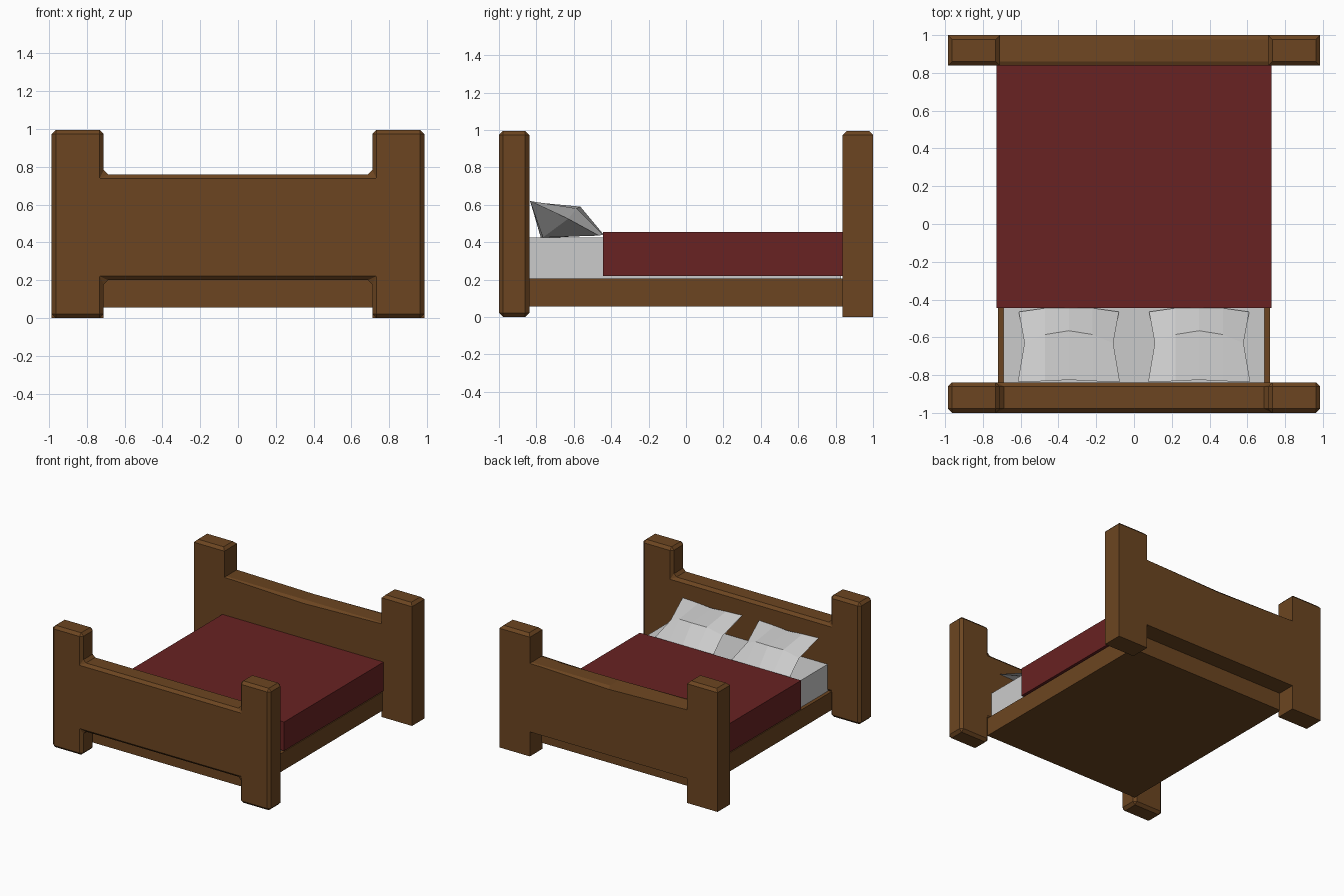
import bpy, bmesh

if "Cube" in bpy.data.objects:
    bpy.data.objects.remove(bpy.data.objects["Cube"])


def material(name, color):
    m = bpy.data.materials.new(name)
    m.diffuse_color = (*color, 1)
    m.use_nodes = True
    m.node_tree.nodes["Principled BSDF"].inputs["Base Color"].default_value = m.diffuse_color
    return m


wood = material("wood", (0.15, 0.06, 0.015))
red = material("red_cloth", (0.14, 0.016, 0.016))


def finish(bm, name, mat=None):
    bmesh.ops.recalc_face_normals(bm, faces=bm.faces)
    me = bpy.data.meshes.new(name)
    bm.to_mesh(me)
    bm.free()
    ob = bpy.data.objects.new(name, me)
    bpy.context.collection.objects.link(ob)
    if mat:
        me.materials.append(mat)
    return ob


def box(name, lo, hi, mat=None):
    bm = bmesh.new()
    bmesh.ops.create_cube(bm, size=1)
    for v in bm.verts:
        v.co = [lo[i] + (v.co[i] + 0.5) * (hi[i] - lo[i]) for i in range(3)]
    return finish(bm, name, mat)


def board(name, y0, y1, chamfer):
    """H-shaped end board; chamfer(edge centre, edge) picks the bevelled edges."""
    half = [(0, 0.76), (0.71, 0.76), (0.71, 0.995), (0.985, 0.995),
            (0.985, 0), (0.71, 0), (0.71, 0.2), (0, 0.2)]
    outline = half + [(-x, z) for x, z in reversed(half) if x > 0]
    bm = bmesh.new()
    face = bm.faces.new([bm.verts.new((x, y0, z)) for x, z in outline])
    ext = bmesh.ops.extrude_face_region(bm, geom=[face])["geom"]
    for v in ext:
        if isinstance(v, bmesh.types.BMVert):
            v.co.y = y1
    bmesh.ops.recalc_face_normals(bm, faces=bm.faces)
    edges = [e for e in bm.edges if e.calc_face_angle(0) > 0.1
             and chamfer((e.verts[0].co + e.verts[1].co) / 2, e)]
    bmesh.ops.bevel(bm, geom=edges, offset=0.022, offset_type='OFFSET',
                    segments=1, profile=0.5, affect='EDGES')
    return finish(bm, name, wood)


# Headboard is chamfered all round
board("headboard", -1, -0.838, lambda c, e: True)


# Footboard is chamfered on top edges only, half of its outer rim left square
def top_rim(c, e):
    level = abs(e.verts[0].co.z - e.verts[1].co.z) < 1e-4
    square = c.y > 0.95 and -0.7 < c.x < 0
    return level and c.z > 0.7 and abs(c.x) != 0.71 + 1 and not square and \
        not (c.z < 0.8 and abs(c.y - 0.919) < 0.01)


board("footboard", 0.838, 1, top_rim)

# Frame, mattress and blanket
box("bed_frame", (-0.72, -0.85, 0.055), (0.72, 0.85, 0.205), wood)
box("mattress", (-0.692, -0.845, 0.2), (0.692, 0.83, 0.425))
box("blanket", (-0.728, -0.445, 0.218), (0.728, 0.845, 0.453), red)


# Pillows: columns of top seam, upper ridge, lower seam and underside
def pillow(name, cx, flip):
    side = [(0.27, -0.835, 0.62), (0.235, -0.63, 0.525), (0.265, -0.465, 0.435)]
    inner = [(0.125, -0.832, 0.615), (0.125, -0.585, 0.58),
             (0.125, -0.445, 0.44), (0.125, -0.765, 0.425)]
    mid = [(0, -0.825, 0.61), (0, -0.565, 0.59), (0, -0.44, 0.44), (0, -0.775, 0.42)]
    bm = bmesh.new()

    def column(points, s):
        return [bm.verts.new((cx + s * x, y, z)) for x, y, z in points]

    rings = []
    for pts, s in ((side, -1), (inner, -1), (mid, 1), (inner, 1), (side, 1)):
        vs = column(pts, s * flip)
        rings.append(vs if len(vs) == 4 else vs + [vs[1]])
    for a, b in zip(rings, rings[1:]):
        for i in range(4):
            j = (i + 1) % 4
            bm.faces.new((a[i], a[j], b[j], b[i]))
    return finish(bm, name)


pillow("left_pillow", -0.345, 1)
pillow("right_pillow", 0.345, -1)
